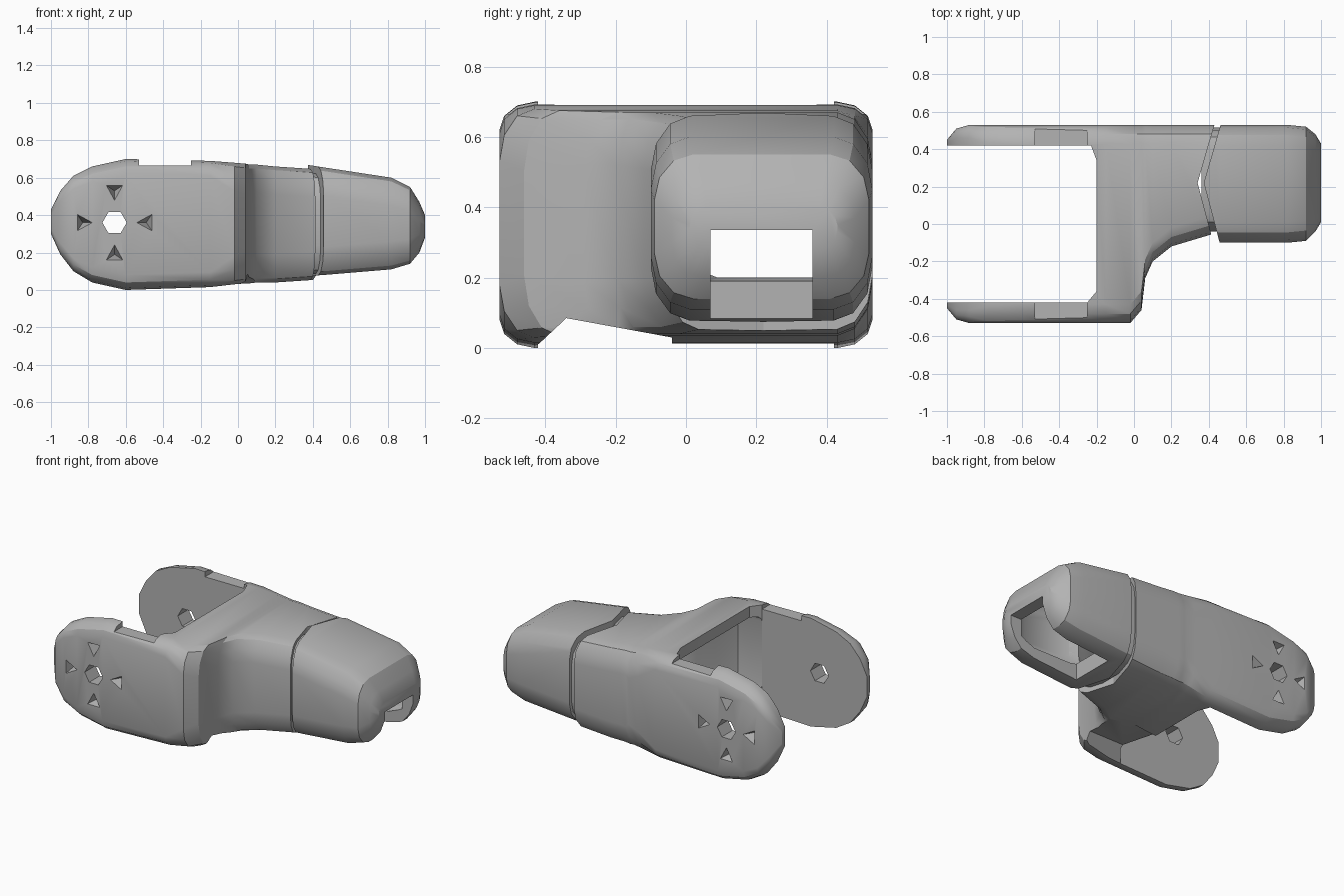
import bpy, bmesh
from math import sin, cos, pi
from mathutils import Vector

old = bpy.data.objects.get("Cube")
if old:
    bpy.data.objects.remove(old)

grey = bpy.data.materials.new("plain grey")
grey.use_nodes = True
colour = (0.45, 0.45, 0.45, 1)
grey.diffuse_color = colour
grey.node_tree.nodes["Principled BSDF"].inputs["Base Color"].default_value = colour


def finish(bm, name):
    bmesh.ops.recalc_face_normals(bm, faces=bm.faces)
    mesh = bpy.data.meshes.new(name)
    bm.to_mesh(mesh)
    bm.free()
    mesh.materials.append(grey)
    ob = bpy.data.objects.new(name, mesh)
    bpy.context.collection.objects.link(ob)
    return ob


def loft(name, sections, steps=3):
    """Skin rounded rectangles (x, y0, y1, z0, z1, corner_y, corner_z)."""
    bm = bmesh.new()
    rings = []
    for x, y0, y1, z0, z1, cy, cz in sections:
        ring = []
        corners = ((y1 - cy, z1 - cz), (y0 + cy, z1 - cz), (y0 + cy, z0 + cz), (y1 - cy, z0 + cz))
        for q, (y, z) in enumerate(corners):
            for s in range(steps + 1):
                a = (q + s / steps) * pi / 2
                ring.append(bm.verts.new((x, y + cy * cos(a), z + cz * sin(a))))
        rings.append(ring)
    n = len(rings[0])
    for a, b in zip(rings, rings[1:]):
        for i in range(n):
            j = (i + 1) % n
            bm.faces.new((a[i], a[j], b[j], b[i]))
    bm.faces.new(rings[0])
    bm.faces.new(rings[-1])
    return finish(bm, name)


def prism(points, axis, lo, hi):
    """Extrude a 2D outline along one axis to make a cutter."""
    bm = bmesh.new()
    place = {"x": lambda a, b, t: (t, a, b), "y": lambda a, b, t: (a, t, b),
             "z": lambda a, b, t: (a, b, t)}[axis]
    face = bm.faces.new([bm.verts.new(place(a, b, lo)) for a, b in points])
    out = bmesh.ops.extrude_face_region(bm, geom=[face])
    shift = Vector(place(0, 0, hi - lo))
    bmesh.ops.translate(bm, vec=shift, verts=[v for v in out["geom"] if isinstance(v, bmesh.types.BMVert)])
    return finish(bm, "cutter")


def box(x0, x1, y0, y1, z0, z1):
    return prism([(x0, y0), (x1, y0), (x1, y1), (x0, y1)], "z", z0, z1)


def pit(side, angle):
    """Pyramid cutter in a cheek, narrowing towards the pivot hole."""
    bm = bmesh.new()
    outline = ((.10, 0, .56), (.21, .06, .56), (.21, -.06, .56), (.17, 0, .45))
    verts = [bm.verts.new((px + r * cos(angle) - t * sin(angle), side * y,
                           pz + r * sin(angle) + t * cos(angle))) for r, t, y in outline]
    for skip in verts:
        bm.faces.new([v for v in verts if v is not skip])
    return finish(bm, "cutter")


def cut(ob, cutter):
    mod = ob.modifiers.new("cut", "BOOLEAN")
    mod.operation = "DIFFERENCE"
    mod.solver = "EXACT"
    mod.object = cutter
    bpy.context.view_layer.objects.active = ob
    bpy.ops.object.modifier_apply(modifier=mod.name)
    bpy.data.objects.remove(cutter)


# Forked body: two cheeks flowing into one arm
body = loft("forked_body", [
    (-1.0, -.45, .45, .30, .43, .02, .03),
    (-.95, -.51, .51, .19, .53, .05, .06),
    (-.88, -.53, .53, .10, .61, .07, .07),
    (-.78, -.53, .53, .04, .66, .09, .08),
    (-.60, -.53, .53, .00, .70, .10, .08),
    (-.15, -.53, .53, .015, .69, .10, .08),
    (-.02, -.53, .53, .03, .68, .10, .15),
    (.04, -.46, .53, .035, .675, .10, .17),
    (.06, -.29, .53, .035, .67, .10, .15),
    (.10, -.20, .53, .04, .67, .10, .15),
    (.20, -.12, .53, .04, .66, .10, .15),
    (.50, -.03, .53, .06, .64, .10, .15)])

# Nose: tapering rounded end
nose = loft("nose", [
    (.30, -.10, .53, .07, .68, .11, .15),
    (.46, -.10, .53, .08, .655, .11, .15),
    (.82, -.10, .53, .11, .60, .11, .15),
    (.92, -.09, .52, .14, .55, .11, .13),
    (.97, -.04, .48, .20, .47, .09, .10),
    (1.0, .01, .43, .28, .40, .05, .05)])

# Core bridging the shallow groove between body and nose
core = loft("groove_core", [
    (.36, -.04, .515, .08, .63, .10, .15),
    (.50, -.04, .515, .095, .61, .10, .15)])

# Chevron seam
seam = [(.43, .8), (.43, .53), (.34, .22), (.425, -.1), (.425, -.8)]
cut(body, prism(seam + [(2, -.8), (2, .8)], "z", -1, 2))
cut(nose, prism([(x + .033, y) for x, y in seam] + [(-2, -.8), (-2, .8)], "z", -1, 2))

# Gap between the cheeks, with chamfered inner corners
cut(body, prism([(-2, -.42), (-.25, -.42), (-.2, -.36), (-.2, .34), (-.23, .42), (-2, .42)],
                "z", -1, 2))

# Hollowed underside of the bridge
cut(body, prism([(-.42, -.1), (-.42, .01), (-.34, .085), (-.04, .03), (-.04, -.1)], "x", -.3, .2))

# Hollow interior, open to the gap, with a slot through the bottom and tip of the nose
for part in (body, nose, core):
    cut(part, loft("cutter", [
        (-.40, -.419, .419, .14, .62, .03, .03),
        (-.08, -.419, .419, .14, .62, .03, .03),
        (.00, -.30, .43, .14, .61, .05, .05),
        (.05, -.18, .44, .14, .60, .06, .08),
        (.12, -.09, .45, .15, .59, .06, .09),
        (.22, -.03, .46, .16, .58, .06, .09),
        (.45, .03, .46, .20, .56, .06, .09),
        (.55, -.02, .46, .18, .56, .06, .09),
        (.82, -.02, .45, .18, .52, .06, .09),
        (.92, .03, .41, .22, .46, .06, .08)]))
    cut(part, box(.50, 1.2, .07, .36, -.2, .335))

# Cheek details on both sides
px, pz = -.66, .36
cut(body, prism([(px + .065 * cos(k * pi / 3), pz + .065 * sin(k * pi / 3)) for k in range(6)],
                "y", -1, 1))
for side in (-1, 1):
    # Shallow notch in the top rim
    cut(body, box(-.53, -.25, min(side * .3, side * .51), max(side * .3, side * .51), .665, 1))
    # Four tapered pits pointing at the pivot hole
    for k in range(4):
        cut(body, pit(side, k * pi / 2))

# Smooth rounded surfaces, crisp cut edges
for part in (body, nose, core):
    bpy.ops.object.select_all(action="DESELECT")
    part.select_set(True)
    bpy.context.view_layer.objects.active = part
    bpy.ops.object.shade_smooth_by_angle(angle=.5)
